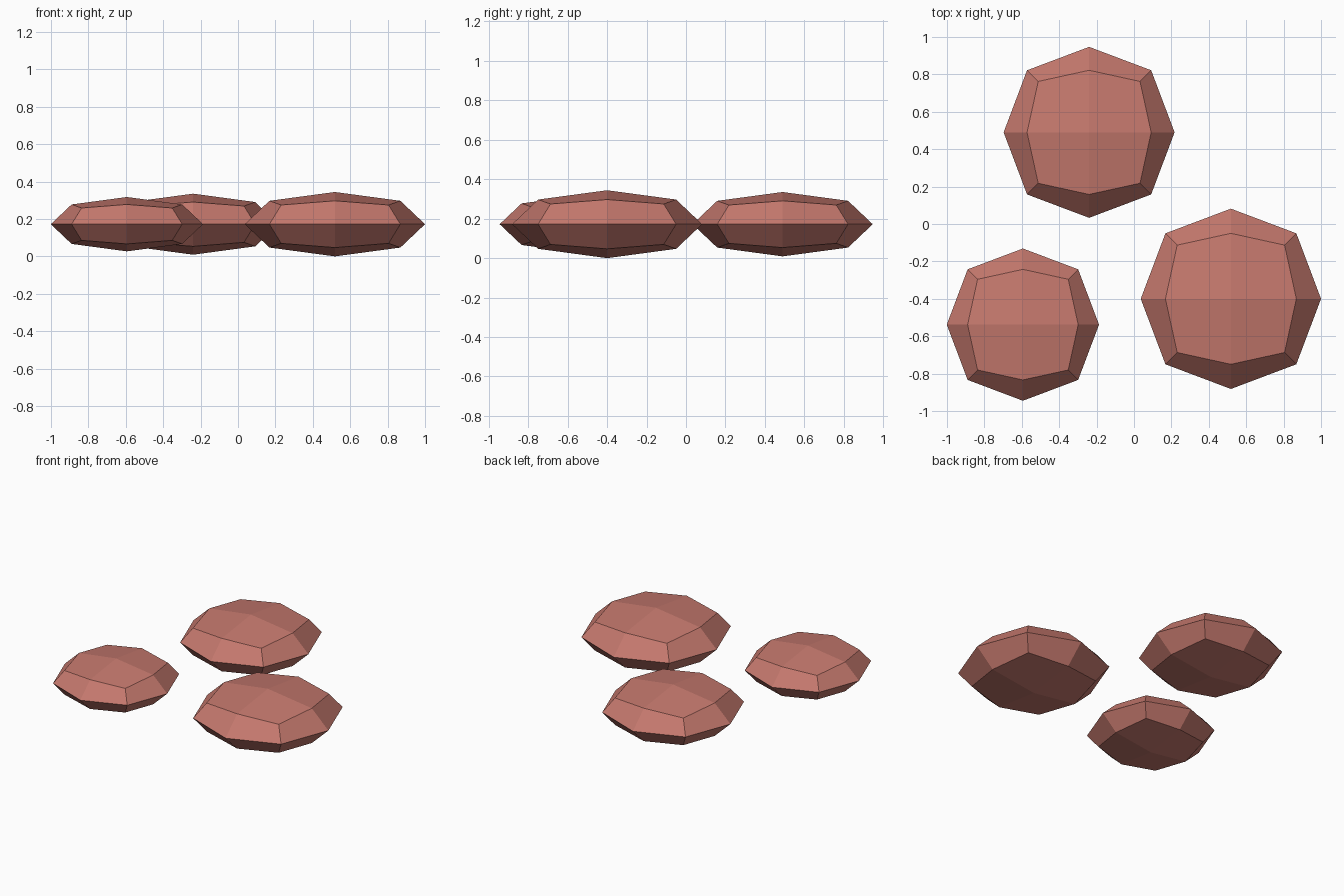
import bpy

if "Cube" in bpy.data.objects:
    bpy.data.objects.remove(bpy.data.objects["Cube"])

# Single flat colour
mat = bpy.data.materials.new("dusty red")
mat.diffuse_color = (0.56, 0.19, 0.155, 1.0)
mat.use_nodes = True
mat.node_tree.nodes["Principled BSDF"].inputs["Base Color"].default_value = mat.diffuse_color

# A one-level subdivided cube pulls its face centres in to this fraction
SHRINK = 0.8395
FLATNESS = 0.357
MID_Z = 0.172


def pebble(name, x, y, radius):
    """Flattened low-poly pebble: a cube rounded by one subdivision level."""
    bpy.ops.mesh.primitive_cube_add(size=2, location=(x, y, MID_Z))
    ob = bpy.context.object
    ob.name = name
    s = radius / SHRINK
    ob.scale = (s, s, s * FLATNESS)
    sub = ob.modifiers.new("round", 'SUBSURF')
    sub.levels = sub.render_levels = 1
    ob.data.materials.append(mat)
    bpy.ops.object.shade_flat()


# Three pebbles of different sizes, centred at the same height
pebble("back_pebble", -0.240, 0.490, 0.457)
pebble("right_pebble", 0.518, -0.400, 0.482)
pebble("left_pebble", -0.594, -0.538, 0.407)
